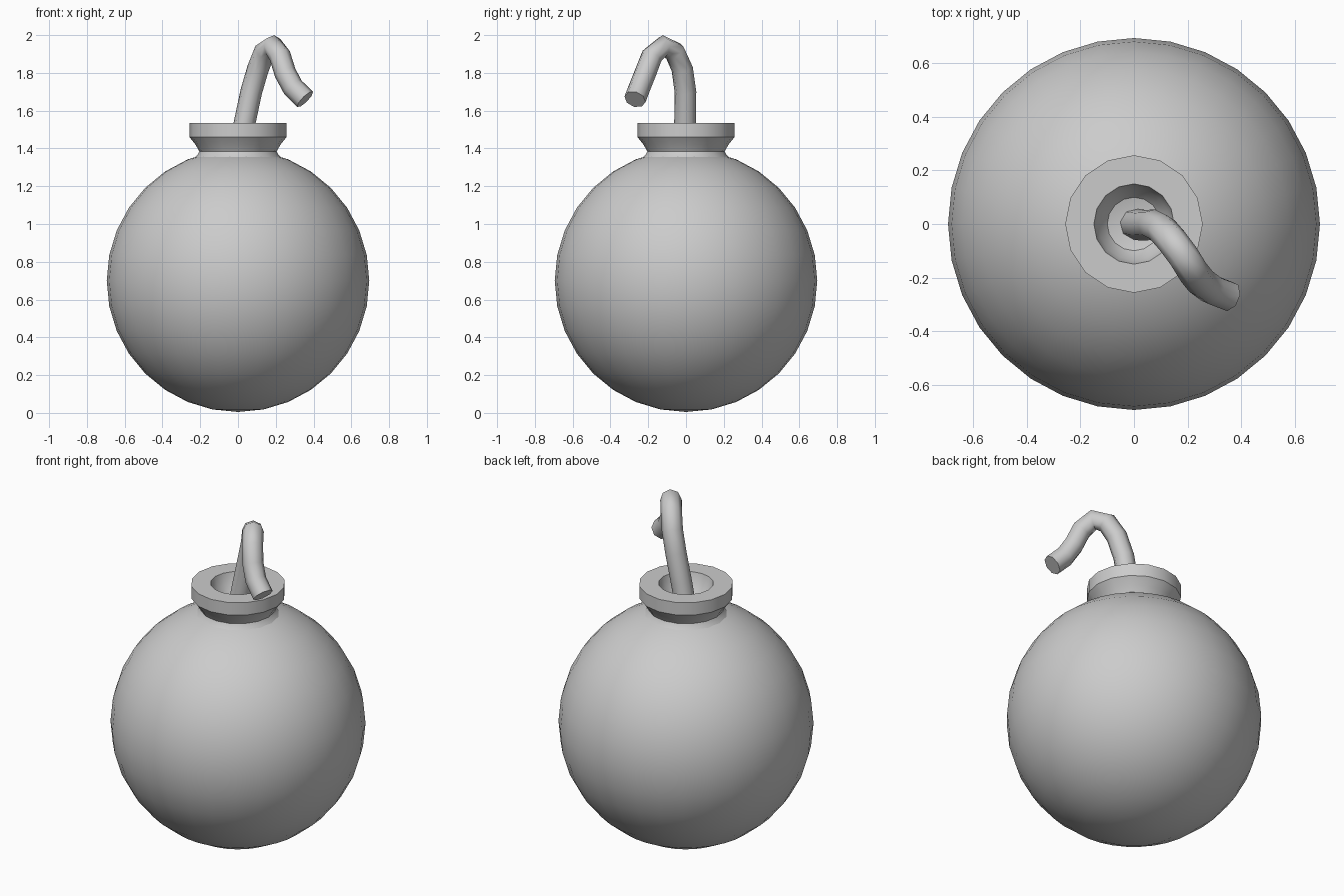
import bpy, bmesh
from math import radians, tau

if "Cube" in bpy.data.objects:
    bpy.data.objects.remove(bpy.data.objects["Cube"])


def shade(obj, degrees):
    bpy.ops.object.select_all(action='DESELECT')
    obj.select_set(True)
    bpy.context.view_layer.objects.active = obj
    bpy.ops.object.shade_smooth_by_angle(angle=radians(degrees))


def lathe(name, profile, sides):
    bm = bmesh.new()
    verts = [bm.verts.new((r, 0, z)) for r, z in profile]
    edges = [bm.edges.new(pair) for pair in zip(verts, verts[1:])]
    bmesh.ops.spin(bm, geom=verts + edges, cent=(0, 0, 0), axis=(0, 0, 1),
                   angle=tau, steps=sides, use_duplicate=False)
    bmesh.ops.remove_doubles(bm, verts=bm.verts, dist=0.0005)
    bmesh.ops.recalc_face_normals(bm, faces=bm.faces)
    mesh = bpy.data.meshes.new(name)
    bm.to_mesh(mesh)
    bm.free()
    obj = bpy.data.objects.new(name, mesh)
    bpy.context.collection.objects.link(obj)
    return obj


# round body
bpy.ops.mesh.primitive_uv_sphere_add(segments=32, ring_count=16, radius=0.695,
                                     location=(0, 0, 0.7))
body = bpy.context.object
body.name = "round_body"
shade(body, 40)

# flared neck with a rim and a bowl-shaped opening
neck = lathe("neck", [(0.235, 1.345), (0.215, 1.365), (0.205, 1.385),
                      (0.225, 1.42), (0.257, 1.46), (0.257, 1.535),
                      (0.15, 1.535), (0.135, 1.47), (0.10, 1.425),
                      (0.0, 1.40)], 16)
shade(neck, 32)

# bent fuse: eight-sided tube along a path
path = [(0, 0, 1.38), (0.035, -0.005, 1.535), (0.07, -0.003, 1.7),
        (0.105, -0.02, 1.82), (0.14, -0.06, 1.91), (0.185, -0.12, 1.942),
        (0.222, -0.18, 1.89), (0.25, -0.215, 1.80), (0.29, -0.245, 1.725),
        (0.355, -0.27, 1.66)]
curve = bpy.data.curves.new("fuse", 'CURVE')
curve.dimensions = '3D'
curve.bevel_depth = 0.058
curve.bevel_resolution = 2
curve.use_fill_caps = True
spline = curve.splines.new('POLY')
spline.points.add(len(path) - 1)
for point, co in zip(spline.points, path):
    point.co = (*co, 1)
fuse = bpy.data.objects.new("fuse", curve)
bpy.context.collection.objects.link(fuse)
bpy.ops.object.select_all(action='DESELECT')
fuse.select_set(True)
bpy.context.view_layer.objects.active = fuse
bpy.ops.object.convert(target='MESH')
fuse = bpy.context.object
bm = bmesh.new()
bm.from_mesh(fuse.data)
bmesh.ops.remove_doubles(bm, verts=bm.verts, dist=0.0005)
bm.to_mesh(fuse.data)
bm.free()
shade(fuse, 60)
